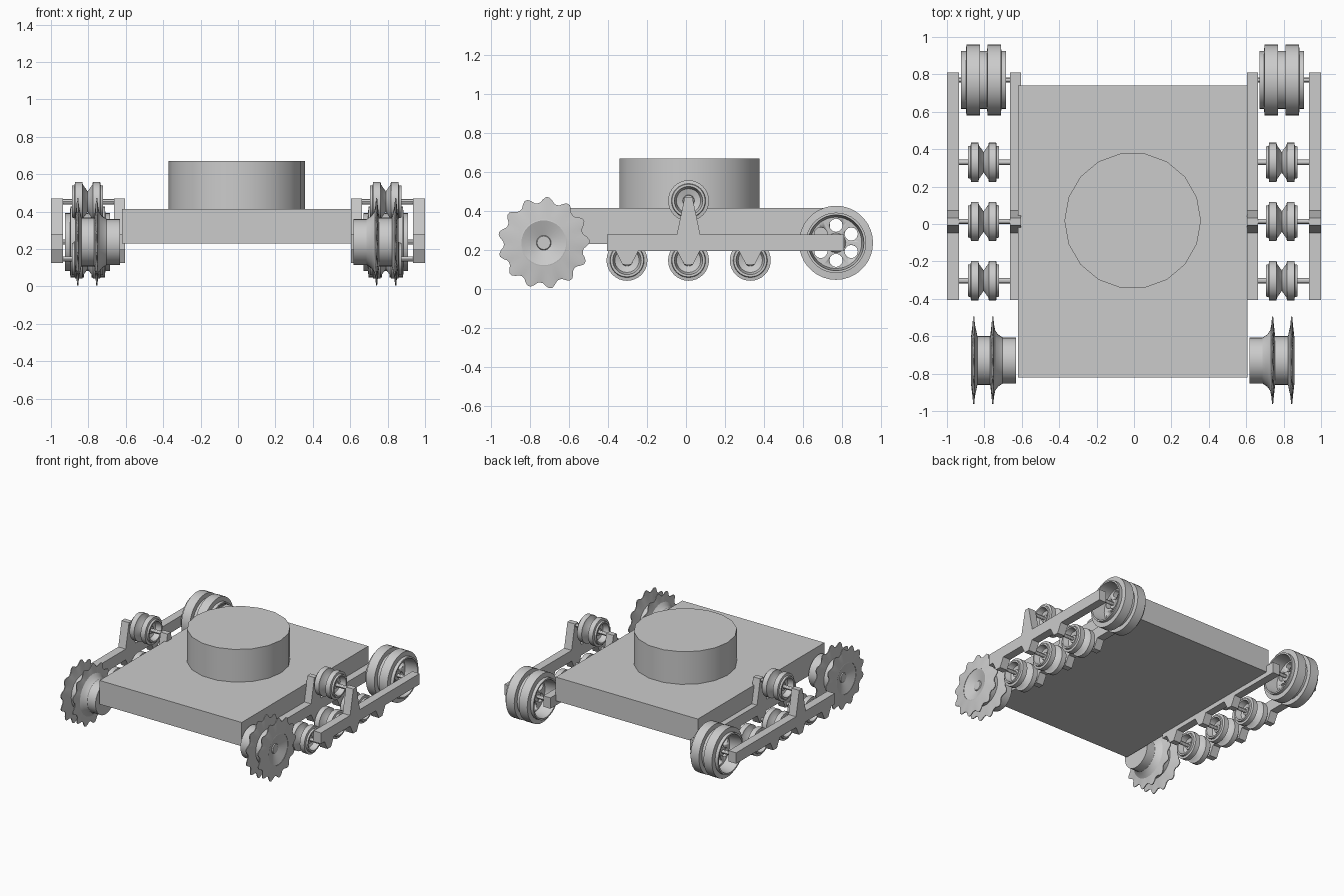
import bpy, bmesh
from math import sin, cos, pi
from mathutils import Matrix

if "Cube" in bpy.data.objects:
    bpy.data.objects.remove(bpy.data.objects["Cube"])

CX = -0.007          # the running gear and hull share this centre line


def finish(name, bm, smooth=True):
    bmesh.ops.remove_doubles(bm, verts=bm.verts, dist=1e-5)
    bmesh.ops.recalc_face_normals(bm, faces=bm.faces)
    me = bpy.data.meshes.new(name)
    bm.to_mesh(me)
    bm.free()
    ob = bpy.data.objects.new(name, me)
    bpy.context.collection.objects.link(ob)
    bpy.ops.object.select_all(action='DESELECT')
    ob.select_set(True)
    bpy.context.view_layer.objects.active = ob
    if smooth:
        bpy.ops.object.shade_smooth_by_angle(angle=pi / 6)
    return ob


def lathe(bm, profile, u0=0, segs=32, teeth=None, closed=False):
    """Revolve (u, r) points about x; radii of TIP follow the tooth pattern."""
    rings = []
    for k in range(segs):
        a = 2 * pi * k / segs
        ring = []
        for u, r in profile:
            if teeth and r >= TIP:
                r *= teeth[k % len(teeth)]
            ring.append(bm.verts.new((u0 + u, r * cos(a), r * sin(a))))
        rings.append(ring)
    n = len(profile)
    for k in range(segs):
        a, b = rings[k], rings[(k + 1) % segs]
        for i in range(n if closed else n - 1):
            j = (i + 1) % n
            if profile[i][1] == 0:
                bm.faces.new((a[i], a[j], b[j]))
            elif profile[j][1] == 0:
                bm.faces.new((a[i], a[j], b[i]))
            else:
                bm.faces.new((a[i], a[j], b[j], b[i]))


def both_halves(half):
    return [(-u, r) for u, r in reversed(half)] + half[1:]


def place(name, bm, s, u, y, z):
    bmesh.ops.transform(bm, verts=bm.verts, matrix=Matrix.Diagonal((s, 1, 1, 1)))
    ob = finish(name, bm)
    ob.location = (CX + s * u, y, z)
    return ob


# Hull
bm = bmesh.new()
bmesh.ops.create_cube(bm, size=1, matrix=Matrix.Translation((CX, -0.04, 0.3225))
                      @ Matrix.Diagonal((1.226, 1.56, 0.185, 1)))
finish("hull", bm, False)

# Turret drum
bm = bmesh.new()
bmesh.ops.create_cone(bm, cap_ends=True, segments=18, radius1=0.365, radius2=0.365, depth=0.26,
                      matrix=Matrix.Translation((CX, 0.018, 0.54)) @ Matrix.Rotation(pi / 18 * 0, 4, 'Z'))
# a vertex must sit on the x axis so flats face front and back
v = max(bm.verts, key=lambda q: q.co.x)
if abs(v.co.y - 0.018) > 0.01:
    bmesh.ops.rotate(bm, verts=bm.verts, cent=(CX, 0.018, 0), matrix=Matrix.Rotation(pi / 18, 3, 'Z'))
finish("turret_drum", bm)

# Side frame rails with upright and hanging brackets
WHEELS = (-0.303, 0.013, 0.33)
outline = [(-0.405, 0.28), (-0.405, 0.195)]
for y in WHEELS:
    outline += [(y - 0.058, 0.195), (y - 0.022, 0.125), (y + 0.022, 0.125), (y + 0.058, 0.195)]
outline += [(0.81, 0.195), (0.81, 0.28), (0.073, 0.28), (0.033, 0.47), (-0.007, 0.47), (-0.047, 0.28)]


def rail(name, x0, x1):
    bm = bmesh.new()
    f = bm.faces.new([bm.verts.new((x0, y, z)) for y, z in outline])
    ext = bmesh.ops.extrude_face_region(bm, geom=[f])
    bmesh.ops.translate(bm, vec=(x1 - x0, 0, 0),
                        verts=[g for g in ext['geom'] if isinstance(g, bmesh.types.BMVert)])
    finish(name, bm, False)


ROLLER = both_halves([(0, 0.055), (0.025, 0.09), (0.028, 0.105), (0.067, 0.105), (0.07, 0.088),
                      (0.083, 0.085), (0.083, 0.073), (0.04, 0.062), (0.03, 0.03), (0.05, 0.028), (0.05, 0)])
IDLER = both_halves([(0, 0.155), (0.019, 0.155), (0.02, 0.19), (0.092, 0.19), (0.095, 0.155),
                     (0.12, 0.155), (0.12, 0.143), (0.02, 0.132), (0.015, 0.05), (0.05, 0.035), (0.05, 0)])
TIP = 0.235
TOOTH = [1, 1, 0.95, 0.885, 0.87, 0.885, 0.95]
DISC = [(-0.022, 0.12), (-0.007, 0.19), (-0.003, TIP), (0.003, TIP), (0.007, 0.19), (0.015, 0.12)]
HUB = [(-0.175, 0), (-0.175, 0.123), (-0.105, 0.123), (-0.08, 0.14), (-0.055, 0.175), (-0.045, 0.13),
       (0.045, 0.13), (0.05, 0.175), (0.064, 0.115), (0.035, 0.038), (0.042, 0.034), (0.042, 0)]

for s, side in ((-1, "left"), (1, "right")):
    rail(side + "_outer_rail", s * 0.936, s * 1.0)
    rail(side + "_inner_rail", s * 0.603, s * 0.664)

    # Road wheels and return roller
    spots = [(y, 0.147) for y in WHEELS] + [(0.013, 0.453)]
    for i, (y, z) in enumerate(spots):
        bm = bmesh.new()
        lathe(bm, ROLLER)
        place(side + ("_return_roller" if i == 3 else "_road_wheel"), bm, s, 0.797, y, z)

    # Axles reaching from rail to rail
    for y, z in spots + [(0.77, 0.237)]:
        bm = bmesh.new()
        lathe(bm, [(-0.175, 0), (-0.175, 0.014), (0.175, 0.014), (0.175, 0)], segs=12)
        place(side + "_axle", bm, s, 0.797, y, z)

    # Rear idler with six round holes cut through the web
    bm = bmesh.new()
    lathe(bm, IDLER, segs=36)
    idler = place(side + "_idler_wheel", bm, s, 0.797, 0.77, 0.237)
    bm = bmesh.new()
    for k in range(6):
        a = pi / 2 + k * pi / 3
        bmesh.ops.create_cone(bm, cap_ends=True, segments=12, radius1=0.034, radius2=0.034, depth=0.2,
                              matrix=Matrix.Translation((0, 0.09 * cos(a), 0.09 * sin(a)))
                              @ Matrix.Rotation(pi / 2, 4, 'Y'))
    cutter = place("hole_cutter", bm, s, 0.797, 0.77, 0.237)
    mod = idler.modifiers.new("holes", 'BOOLEAN')
    mod.operation, mod.solver, mod.object = 'DIFFERENCE', 'EXACT', cutter
    bpy.ops.object.select_all(action='DESELECT')
    bpy.context.view_layer.objects.active = idler
    idler.select_set(True)
    bpy.ops.object.modifier_move_to_index(modifier="holes", index=0)
    bpy.ops.object.modifier_apply(modifier="holes")
    bpy.data.objects.remove(cutter)

    # Front drive sprocket: drum plus two toothed discs
    bm = bmesh.new()
    lathe(bm, HUB)
    for u in (-0.052, 0.05):
        lathe(bm, DISC, u, 13 * len(TOOTH), TOOTH, closed=True)
    place(side + "_drive_sprocket", bm, s, 0.80, -0.73, 0.237)
